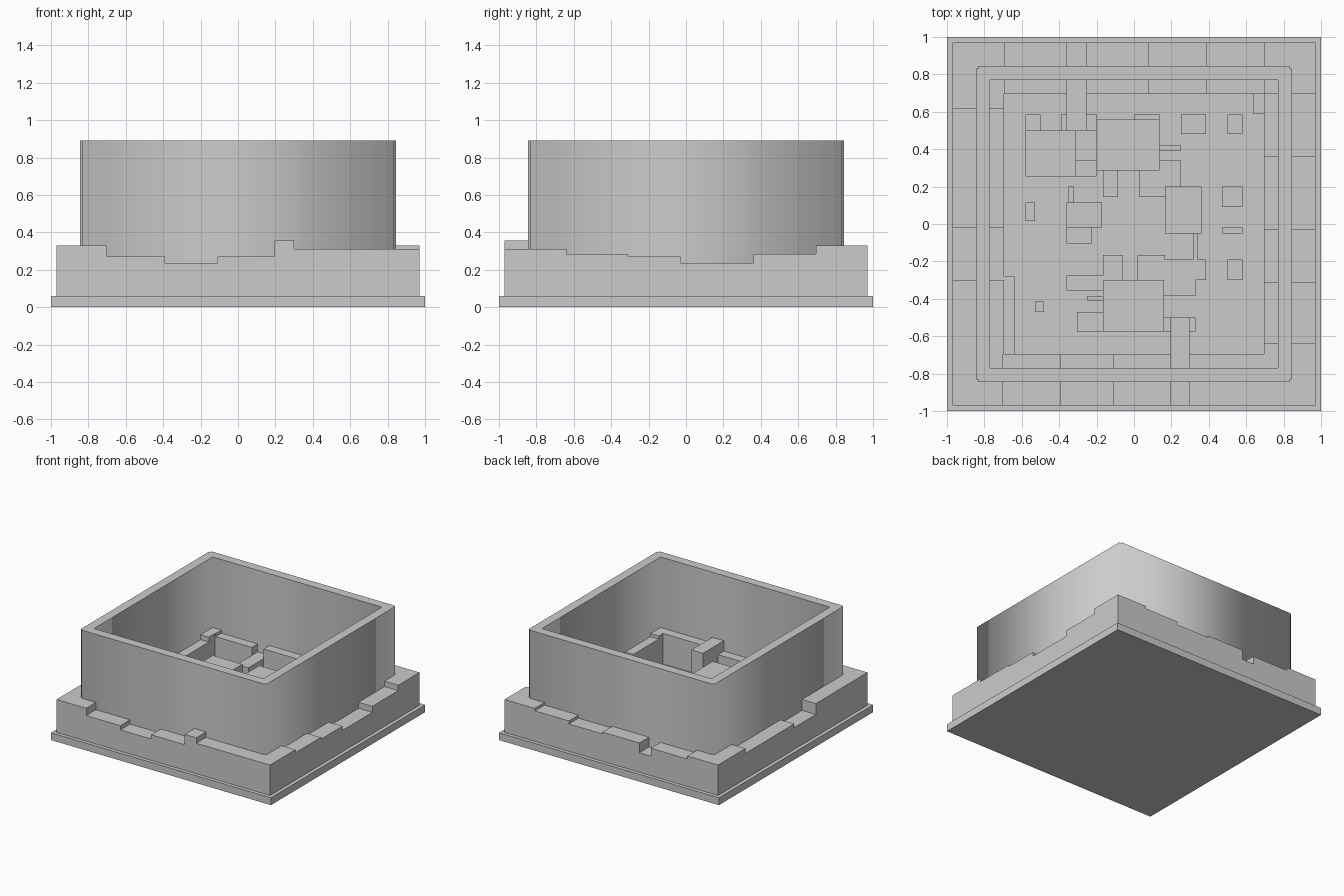
import bpy, bmesh

OUT, INN, FLOOR = 0.97, 0.695, 0.06


def boxes(name, items):
    """One mesh object from (x0, x1, y0, y1, z0, z1) boxes."""
    bm = bmesh.new()
    for x0, x1, y0, y1, z0, z1 in items:
        vs = bmesh.ops.create_cube(bm, size=1)["verts"]
        for v in vs:
            v.co.x = x1 if v.co.x > 0 else x0
            v.co.y = y1 if v.co.y > 0 else y0
            v.co.z = z1 if v.co.z > 0 else z0
    me = bpy.data.meshes.new(name)
    bm.to_mesh(me)
    bm.free()
    ob = bpy.data.objects.new(name, me)
    bpy.context.collection.objects.link(ob)
    return ob


def steps(edges, heights):
    return zip(edges[:-1], edges[1:], heights)


# Base plate
boxes("base_plate", [(-1, 1, -1, 1, 0, FLOOR)])

# Stepped border, one run of blocks per side
front = steps([-OUT, -0.70, -0.39, -0.11, 0.195, 0.30, OUT],
              [0.33, 0.27, 0.235, 0.27, 0.355, 0.31])
boxes("border_front", [(a, b, -OUT, -INN, FLOOR, h) for a, b, h in front])
back = steps([-OUT, -0.69, -0.36, -0.255, 0.08, 0.385, 0.695, OUT],
             [0.31, 0.285, 0.22, 0.30, 0.285, 0.31, 0.33])
boxes("border_back", [(a, b, INN, OUT, FLOOR, h) for a, b, h in back])
right = steps([-INN, -0.64, -0.31, -0.03, 0.36, INN],
              [0.31, 0.285, 0.27, 0.235, 0.285])
boxes("border_right", [(INN, OUT, a, b, FLOOR, h) for a, b, h in right])
left = steps([-INN, -0.30, -0.02, 0.615, INN], [0.33, 0.24, 0.27, 0.31])
boxes("border_left", [(-OUT, -INN, a, b, FLOOR, h) for a, b, h in left])

# Inner ledges and the two causeways leading inward from the border
boxes("inner_ledges", [
    (-INN, -0.64, -INN, -0.28, FLOOR, 0.24),
    (0.635, INN, 0.59, INN, FLOOR, 0.24)])
boxes("causeways", [
    (0.195, 0.30, -INN, -0.50, FLOOR, 0.355),
    (-0.36, -0.255, 0.50, INN, FLOOR, 0.22)])

# Tall square enclosure with notched corners, open at the top
a, n, i = 0.845, 0.832, 0.77
quarter = [(a, n), (n, n), (n, a)]
outline = []
for q in range(4):
    for x, y in quarter:
        for _ in range(q):
            x, y = -y, x
        outline.append((x, y))
inner = [(i, i), (-i, i), (-i, -i), (i, -i)]
cu = bpy.data.curves.new("enclosure_wall", "CURVE")
cu.dimensions, cu.fill_mode = "2D", "BOTH"
z0, z1 = 0.20, 0.89
cu.extrude = (z1 - z0) / 2
for pts in (outline, inner):
    sp = cu.splines.new("POLY")
    sp.points.add(len(pts) - 1)
    for p, (x, y) in zip(sp.points, pts):
        p.co = (x, y, 0, 1)
    sp.use_cyclic_u = True
wall = bpy.data.objects.new("enclosure_wall", cu)
wall.location.z = (z0 + z1) / 2
bpy.context.collection.objects.link(wall)

# Large flat platforms inside
platforms = [(-0.58, -0.31, 0.255, 0.50, 0.235), (-0.20, 0.135, 0.285, 0.56, 0.23),
             (0.165, 0.36, -0.05, 0.20, 0.22), (-0.36, -0.17, -0.02, 0.115, 0.20),
             (-0.165, 0.16, -0.575, -0.30, 0.27)]
boxes("platforms", [(a, b, c, d, FLOOR, h) for a, b, c, d, h in platforms])

# Low blocks scattered around the platforms
low = [(-0.58, -0.50, 0.50, 0.585), (-0.39, -0.36, 0.50, 0.585), (-0.255, -0.20, 0.50, 0.585),
       (-0.31, -0.20, 0.255, 0.34), (-0.165, -0.085, 0.145, 0.285),
       (0.03, 0.165, 0.145, 0.285), (0.0, 0.14, 0.56, 0.585),
       (0.135, 0.25, 0.39, 0.42), (0.135, 0.25, 0.20, 0.34),
       (0.25, 0.385, 0.48, 0.585), (0.50, 0.58, 0.48, 0.585),
       (0.47, 0.58, 0.09, 0.20), (0.47, 0.58, -0.05, -0.02),
       (0.50, 0.58, -0.30, -0.19), (0.165, 0.385, -0.30, -0.19),
       (0.16, 0.33, -0.385, -0.30), (0.16, 0.33, -0.575, -0.50),
       (0.315, 0.34, -0.19, -0.05), (-0.165, -0.06, -0.30, -0.165),
       (0.02, 0.165, -0.30, -0.165), (-0.36, -0.165, -0.355, -0.275),
       (-0.25, -0.165, -0.41, -0.385), (-0.305, -0.165, -0.575, -0.47),
       (-0.36, -0.225, -0.105, -0.02), (-0.35, -0.32, 0.115, 0.20),
       (-0.58, -0.53, 0.015, 0.115), (-0.53, -0.48, -0.47, -0.415)]
boxes("low_blocks", [(*r, FLOOR, 0.14) for r in low])
